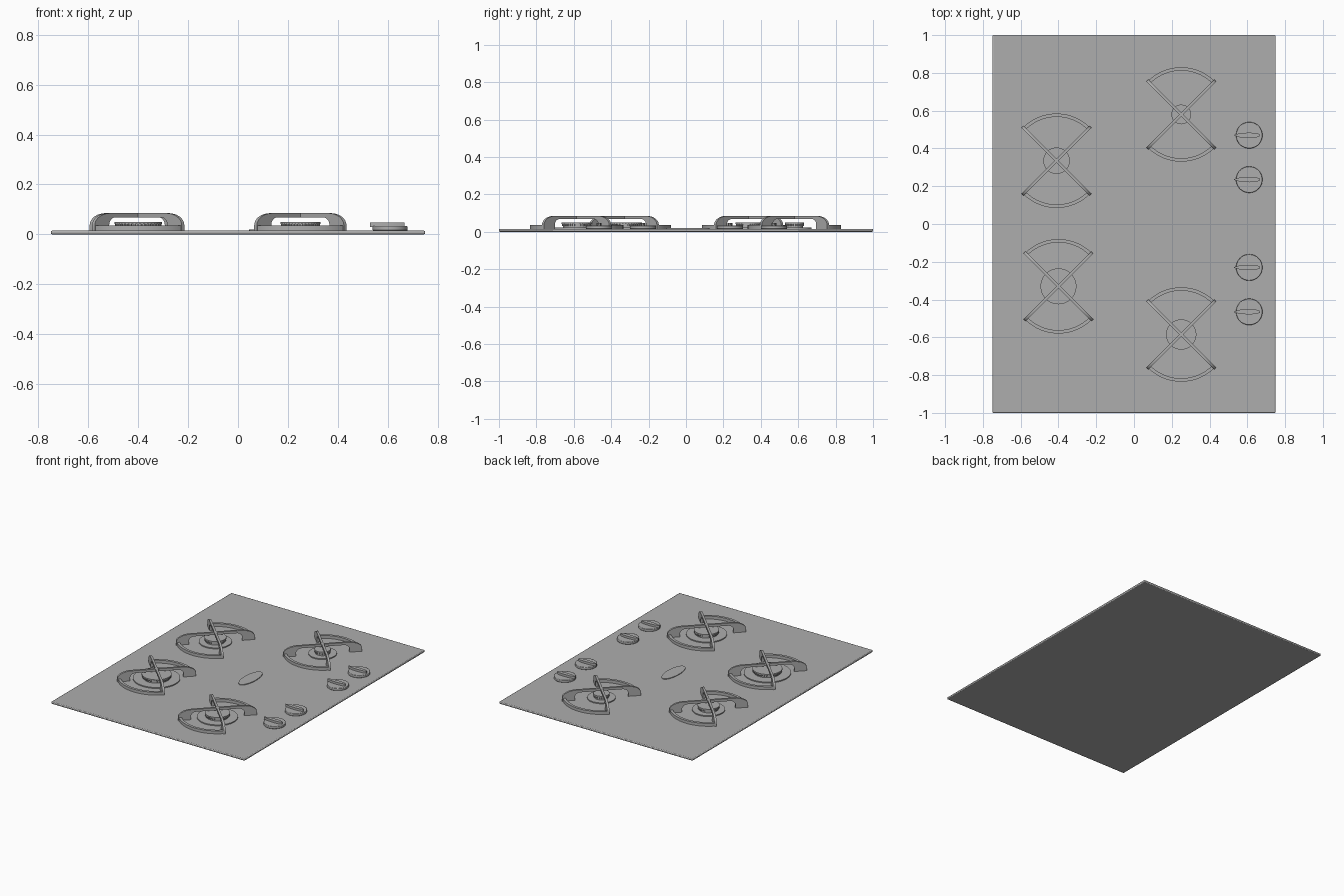
import bpy, bmesh, math
from mathutils import Matrix, Vector

cube = bpy.data.objects.get("Cube")
if cube:
    bpy.data.objects.remove(cube, do_unlink=True)

GREY = (0.42, 0.42, 0.42, 1)
metal = bpy.data.materials.new("grey_metal")
metal.diffuse_color = GREY
metal.use_nodes = True
metal.node_tree.nodes["Principled BSDF"].inputs["Base Color"].default_value = GREY

PLATE_TOP = 0.015


def finish(name, bm, loc=(0, 0, 0), bevel=0):
    bmesh.ops.recalc_face_normals(bm, faces=bm.faces)
    mesh = bpy.data.meshes.new(name)
    bm.to_mesh(mesh)
    bm.free()
    mesh.materials.append(metal)
    obj = bpy.data.objects.new(name, mesh)
    bpy.context.collection.objects.link(obj)
    obj.location = loc
    if bevel:
        mod = obj.modifiers.new("soft_edges", 'BEVEL')
        mod.width, mod.segments = bevel, 2
    bpy.ops.object.select_all(action='DESELECT')
    obj.select_set(True)
    bpy.context.view_layer.objects.active = obj
    bpy.ops.object.shade_smooth_by_angle(angle=math.radians(35))
    return obj


def extrude(bm, points, offset, matrix=Matrix()):
    """Solid made by pushing a flat outline along offset."""
    face = bm.faces.new([bm.verts.new(p) for p in points])
    new = bmesh.ops.extrude_face_region(bm, geom=[face], use_keep_orig=True)
    moved = [g for g in new["geom"] if isinstance(g, bmesh.types.BMVert)]
    bmesh.ops.translate(bm, verts=moved, vec=offset)
    bmesh.ops.transform(bm, matrix=matrix, verts=list(face.verts) + moved)


def ellipse(rx, ry, z, count=48):
    steps = [math.tau * i / count for i in range(count)]
    return [(rx * math.cos(a), ry * math.sin(a), z) for a in steps]


def rounded(half, base, top, radius_x, radius_z, count=8):
    """Outline of an arch with rounded shoulders, as (u, z) pairs."""
    pts = [(half, base)]
    for i in range(count + 1):
        a = math.pi / 2 * i / count
        pts.append((half - radius_x * (1 - math.cos(a)),
                    top - radius_z * (1 - math.sin(a))))
    return pts + [(-u, z) for u, z in reversed(pts)]


def grate(name, x, y):
    bm = bmesh.new()
    # Two crossing arched arms
    outline = rounded(0.254, 0, 0.07, 0.09, 0.048)
    outline += reversed(rounded(0.172, 0, 0.053, 0.035, 0.03))
    width = 0.015
    for turn in (45, 135):
        extrude(bm, [(u, -width / 2, z) for u, z in outline], (0, width, 0),
                Matrix.Rotation(math.radians(turn), 4, 'Z'))
    # Low curved feet at the front and back
    angles = [math.radians(45 + 90 * i / 20) for i in range(21)]
    ring = [(0.25 * math.cos(a), 0.25 * math.sin(a), 0) for a in angles]
    ring += [(0.232 * math.cos(a), 0.232 * math.sin(a), 0) for a in reversed(angles)]
    for turn in (0, math.pi):
        extrude(bm, ring, (0, 0, 0.02), Matrix.Rotation(turn, 4, 'Z'))
    finish(name, bm, (x, y, PLATE_TOP))


def burner(name, x, y, cap, base):
    bm = bmesh.new()
    extrude(bm, ellipse(base, base, 0), (0, 0, 0.007))
    extrude(bm, ellipse(cap * 0.9, cap * 0.9, 0.007), (0, 0, 0.02))
    extrude(bm, ellipse(cap, cap, 0.026), (0, 0, 0.009))
    finish(name + "_body", bm, (x, y, PLATE_TOP))
    # Ring of flame teeth under the cap
    bm = bmesh.new()
    count = 36
    for i in range(count):
        m = (Matrix.Rotation(math.tau * i / count, 4, 'Z')
             @ Matrix.Translation((cap * 0.92, 0, 0.021))
             @ Matrix.Diagonal((cap * 0.12, cap * 0.08, 0.012, 1)))
        bmesh.ops.create_cube(bm, size=1, matrix=m)
    finish(name + "_teeth", bm, (x, y, PLATE_TOP))


def knob(name, y):
    bm = bmesh.new()
    extrude(bm, ellipse(0.07, 0.07, 0), (0, 0, 0.018))
    finish(name + "_disc", bm, (0.61, y, PLATE_TOP), 0.003)
    # Tapered grip with a pointed end
    half = [(-0.08, 0.002), (-0.05, 0.011), (0, 0.014), (0.04, 0.011), (0.058, 0.004)]
    pts = [(u, v, 0.015) for u, v in half] + [(u, -v, 0.015) for u, v in reversed(half)]
    bm = bmesh.new()
    extrude(bm, pts, (0, 0, 0.018))
    finish(name + "_grip", bm, (0.61, y, PLATE_TOP))


# Flat hob plate
bm = bmesh.new()
bmesh.ops.create_cube(bm, size=1, matrix=Matrix.Diagonal((1.5, 2, PLATE_TOP, 1)))
finish("hob_plate", bm, (0, 0, PLATE_TOP / 2), 0.005)

# Burners with their pan supports
for name, x, y, cap, base in (("back_right", -0.41, 0.335, 0.07, 0.105),
                              ("front_right", -0.40, -0.33, 0.095, 0.15),
                              ("back_left", 0.25, 0.58, 0.052, 0.09),
                              ("front_left", 0.25, -0.585, 0.08, 0.13)):
    grate(name + "_grate", x, y)
    burner(name + "_burner", x, y, cap, base)

# Control knobs
for i, y in enumerate((0.47, 0.235, -0.23, -0.465)):
    knob(f"knob_{i + 1}", y)

# Thin oval plate in the middle
bm = bmesh.new()
extrude(bm, ellipse(0.045, 0.115, 0), (0, 0, 0.005))
finish("oval_plate", bm, (0.09, 0.01, PLATE_TOP))
